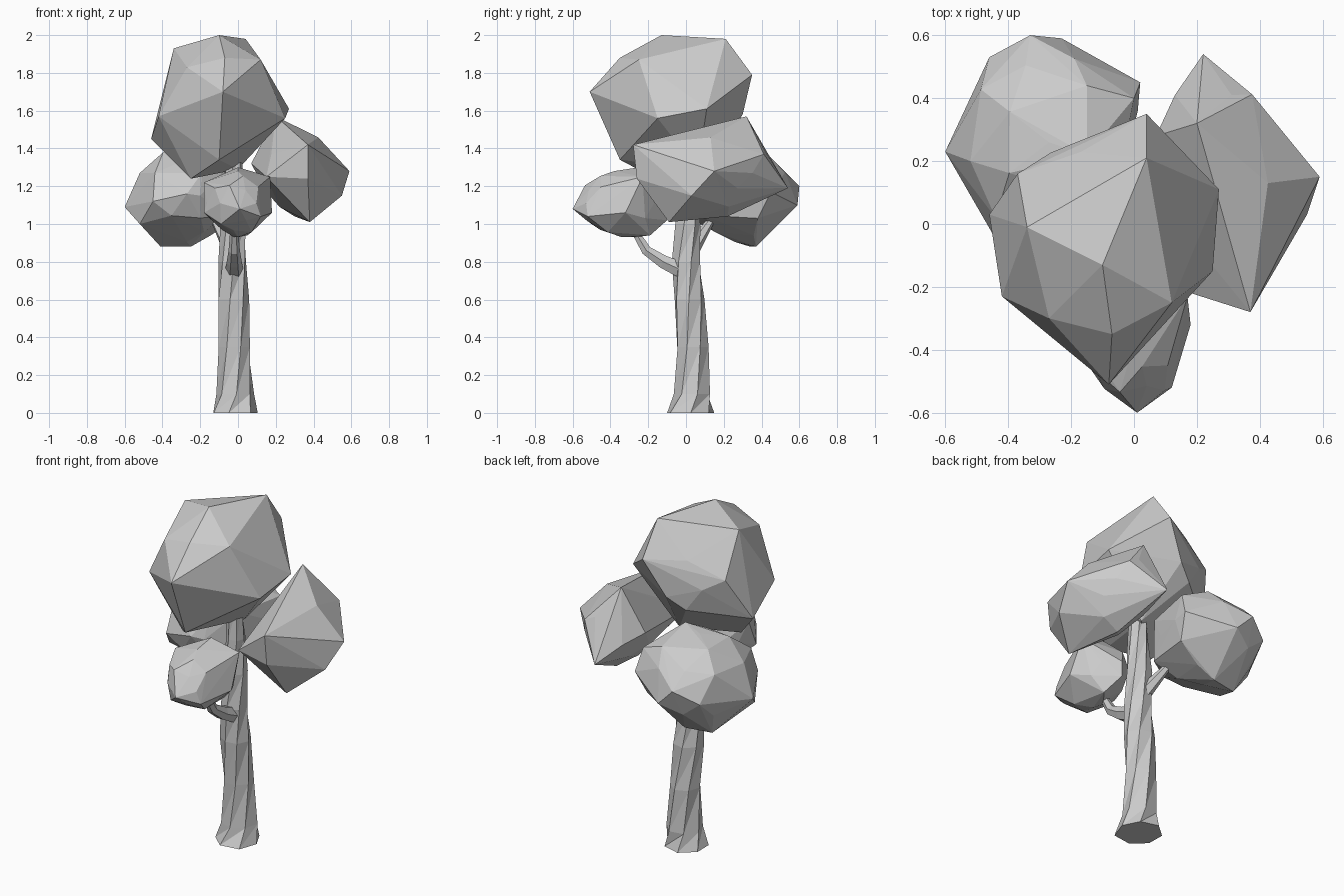
import bpy, bmesh, math, random
from mathutils import Vector, Matrix

random.seed(4)


def finish(bm, name):
    bmesh.ops.recalc_face_normals(bm, faces=bm.faces)
    mesh = bpy.data.meshes.new(name)
    bm.to_mesh(mesh)
    bm.free()
    obj = bpy.data.objects.new(name, mesh)
    bpy.context.collection.objects.link(obj)
    return obj


def foliage(name, center, radii, corners):
    """Faceted leaf clump: rough ellipsoid wrapped together with a few pulled-out corners."""
    bm = bmesh.new()
    bmesh.ops.create_icosphere(bm, subdivisions=2, radius=1.0)
    points = []
    for v in bm.verts:
        k = random.uniform(0.82, 1.02)
        points.append(Vector([c + r * k * p for c, r, p in zip(center, radii, v.co)]))
    bm.free()
    bm = bmesh.new()
    for p in points + [Vector(c) for c in corners]:
        bm.verts.new(p)
    bmesh.ops.convex_hull(bm, input=bm.verts)
    loose = [v for v in bm.verts if not v.link_faces]
    bmesh.ops.delete(bm, geom=loose, context='VERTS')
    return finish(bm, name)


def limb(name, path, sides, twist=0.0, jitter=0.0, level=False):
    """Tapered tube through (x, y, z, radius) stations; level keeps the rings horizontal."""
    bm = bmesh.new()
    pts = [Vector(p[:3]) for p in path]
    rings = []
    for i, p in enumerate(pts):
        d = pts[min(i + 1, len(pts) - 1)] - pts[max(i - 1, 0)]
        rot = Matrix.Identity(3) if level else d.to_track_quat('Z', 'Y').to_matrix()
        ring = []
        for s in range(sides):
            a = math.tau * s / sides + twist * i
            r = path[i][3] * (1 + random.uniform(-jitter, jitter))
            ring.append(bm.verts.new(p + rot @ Vector((r * math.cos(a), r * math.sin(a), 0))))
        rings.append(ring)
    for lo, hi in zip(rings, rings[1:]):
        for s in range(sides):
            t = (s + 1) % sides
            bm.faces.new((lo[s], lo[t], hi[t]))
            bm.faces.new((lo[s], hi[t], hi[s]))
    bm.faces.new(rings[0][::-1])
    bm.faces.new(rings[-1])
    return finish(bm, name)


# Trunk with flared foot
limb("trunk", [(-0.02, 0.025, 0, 0.13), (-0.015, 0.03, 0.1, 0.1), (-0.015, 0.03, 0.35, 0.084),
               (-0.025, 0.015, 0.6, 0.082), (-0.03, 0.005, 0.8, 0.075), (-0.025, 0.01, 1.0, 0.068),
               (-0.02, 0.01, 1.2, 0.056), (-0.03, 0.0, 1.4, 0.045)], 7, 0.3, 0.08, True)

# Branches
limb("front_branch", [(-0.02, -0.01, 0.75, 0.05), (-0.02, -0.12, 0.80, 0.04),
                      (-0.02, -0.21, 0.86, 0.03), (-0.02, -0.27, 0.96, 0.022)], 6)
limb("back_branch", [(-0.03, 0.02, 0.85, 0.045), (-0.08, 0.08, 0.94, 0.032),
                     (-0.13, 0.14, 1.03, 0.018)], 6)

# Large top crown, low at the front and high at the back
foliage("top_crown", (-0.09, -0.06, 1.64), (0.30, 0.36, 0.29), [
    (-0.08, -0.51, 1.70), (-0.10, -0.13, 2.0), (0.04, 0.21, 1.98), (-0.34, -0.01, 1.93),
    (0.12, -0.25, 1.87), (-0.07, -0.35, 1.88), (-0.27, -0.30, 1.83), (0.04, 0.35, 1.79),
    (0.27, 0.11, 1.61), (0.25, -0.15, 1.56), (-0.08, 0.30, 1.58), (-0.42, -0.23, 1.57),
    (-0.46, 0.03, 1.45), (-0.10, -0.35, 1.34), (-0.25, -0.16, 1.24), (0.0, 0.06, 1.29),
    (-0.37, 0.16, 1.70)])

# Right clump
foliage("right_clump", (0.32, 0.13, 1.27), (0.20, 0.33, 0.22), [
    (0.22, 0.54, 1.19), (0.31, 0.41, 1.40), (0.59, 0.15, 1.28), (0.55, 0.03, 1.15),
    (0.37, -0.28, 1.42), (0.37, -0.26, 1.24), (0.38, -0.09, 1.01), (0.30, 0.22, 1.04),
    (0.20, 0.32, 1.57), (0.37, 0.05, 1.46), (0.15, -0.21, 1.25), (0.07, 0.28, 1.32),
    (0.13, 0.41, 1.28)])

# Back left clump
foliage("left_clump", (-0.27, 0.26, 1.16), (0.30, 0.32, 0.26), [
    (-0.33, 0.60, 1.20), (-0.23, 0.59, 1.10), (-0.46, 0.53, 1.13), (0.02, 0.45, 1.17),
    (-0.60, 0.23, 1.09), (-0.52, 0.20, 1.27), (-0.41, 0.34, 0.88), (-0.25, 0.37, 0.88),
    (-0.35, 0.30, 1.38), (-0.15, 0.44, 1.36), (-0.45, -0.03, 1.12), (-0.20, -0.03, 1.15),
    (-0.15, 0.22, 1.42), (-0.01, 0.38, 1.03), (0.0, 0.40, 1.30), (-0.52, 0.10, 1.0),
    (-0.44, 0.02, 1.27), (-0.18, 0.15, 0.96)])

# Small front clump
foliage("front_clump", (0.0, -0.34, 1.11), (0.17, 0.24, 0.18), [
    (0.01, -0.60, 1.08), (0.12, -0.52, 1.04), (0.18, -0.32, 1.06), (0.17, -0.23, 1.25),
    (-0.18, -0.33, 1.22), (-0.18, -0.40, 1.06), (-0.02, -0.28, 0.93), (0.05, -0.19, 0.94),
    (0.0, -0.25, 1.30), (-0.02, -0.50, 1.21), (0.0, -0.10, 1.02), (-0.09, -0.50, 1.0),
    (0.0, -0.38, 1.28)])
